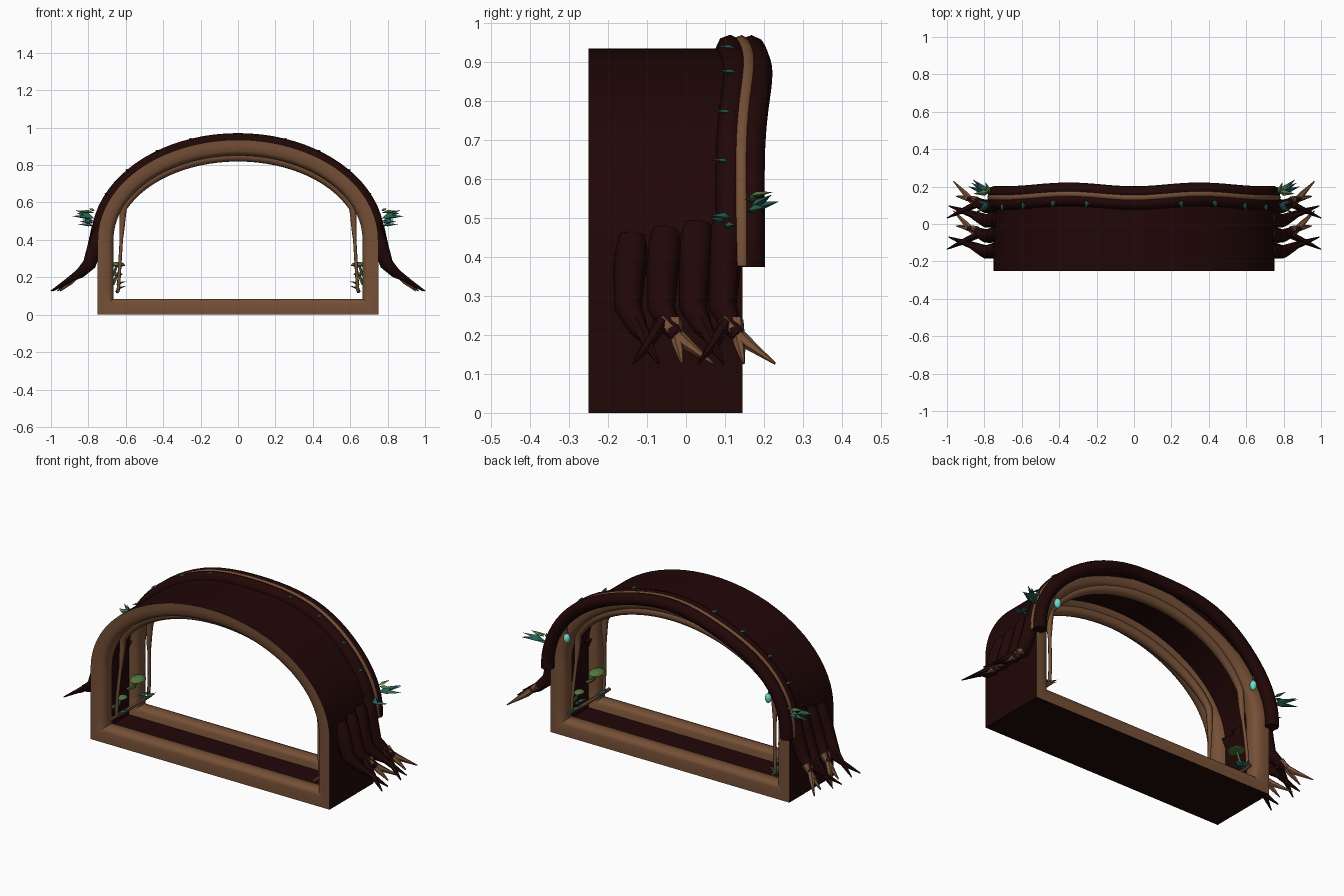
import bpy, bmesh
from math import sin, cos, pi
from mathutils import Vector

if "Cube" in bpy.data.objects:
    bpy.data.objects.remove(bpy.data.objects["Cube"])


def material(name, rgb):
    m = bpy.data.materials.new(name)
    m.use_nodes = True
    m.diffuse_color = (*rgb, 1)
    bsdf = next(n for n in m.node_tree.nodes if n.type == 'BSDF_PRINCIPLED')
    bsdf.inputs["Base Color"].default_value = (*rgb, 1)
    bsdf.inputs["Roughness"].default_value = 0.9
    return m


BARK = material("dark bark", (0.015, 0.002, 0.002))
WOOD = material("tan wood", (0.18, 0.08, 0.038))
TEAL = material("teal leaf", (0.02, 0.12, 0.092))
MOSS = material("moss green", (0.085, 0.18, 0.05))
GLOW = material("glowing cyan", (0.15, 0.72, 0.6))

WIDTH, SPRING, RISE = 0.75, 0.4, 0.535


def add_mesh(name, bm, mats, smooth=True):
    bmesh.ops.recalc_face_normals(bm, faces=bm.faces)
    me = bpy.data.meshes.new(name)
    bm.to_mesh(me)
    bm.free()
    for m in mats:
        me.materials.append(m)
    ob = bpy.data.objects.new(name, me)
    bpy.context.collection.objects.link(ob)
    if smooth:
        bpy.ops.object.select_all(action='DESELECT')
        ob.select_set(True)
        bpy.context.view_layer.objects.active = ob
        bpy.ops.object.shade_smooth_by_angle(angle=0.8)
    return ob


def arch(d, bottom, n=40):
    """Arch outline (x, z), inset by d, with legs reaching down to bottom."""
    pts = [(WIDTH - d, bottom + (SPRING - bottom) * i / 4) for i in range(4)]
    pts += [((WIDTH - d) * cos(pi * i / n), SPRING + (RISE - d) * sin(pi * i / n))
            for i in range(n + 1)]
    return pts + [(-x, z) for x, z in reversed(pts[:4])]


def tube(name, paths, mat, sides=8):
    """Round tapered limbs; each path is a list of (point, radius)."""
    bm = bmesh.new()
    for path in paths:
        pts = [Vector(p) for p, r in path]
        rings, ref = [], None
        for i, (p, r) in enumerate(path):
            t = (pts[min(i + 1, len(pts) - 1)] - pts[max(i - 1, 0)]).normalized()
            if ref is None:
                ref = t.orthogonal()
            ref = (ref - t * ref.dot(t)).normalized()
            side = t.cross(ref)
            rings.append([bm.verts.new(pts[i] + r * (ref * cos(2 * pi * k / sides)
                          + side * sin(2 * pi * k / sides))) for k in range(sides)])
        for a, b in zip(rings, rings[1:]):
            for k in range(sides):
                j = (k + 1) % sides
                bm.faces.new((a[k], a[j], b[j], b[k]))
        bm.faces.new(rings[0])
        bm.faces.new(rings[-1])
    return add_mesh(name, bm, [mat])


# Tunnel frame: a dark shell with rolled tan rims at both openings
rim = [(0, 0), (0.03, 0), (0.06, 0.003), (0.077, 0.015), (0.084, 0.04),
       (0.083, 0.075), (0.068, 0.095), (0.038, 0.105)]
profile = [(d, -0.25 + y) for d, y in rim] + [(d, 0.145 - y) for d, y in reversed(rim)]
bm = bmesh.new()
loops = [[bm.verts.new((x, y, z)) for x, z in arch(d, d)] for d, y in profile]
for i, a in enumerate(loops):
    b = loops[(i + 1) % len(loops)]
    for k in range(len(a)):
        j = (k + 1) % len(a)
        f = bm.faces.new((a[k], a[j], b[j], b[k]))
        f.material_index = 0 if i in (len(rim) - 1, len(loops) - 1) else 1
add_mesh("tunnel_frame", bm, [BARK, WOOD])


# Wavy twin branch over the back edge, with a tan strand between
def wave(x):
    return -0.01 * cos(2 * pi * x / 0.7)


def branch(y, d, r, bottom):
    return [((x, y + wave(x), z), r) for x, z in arch(d, bottom)]


tube("back_branch", [branch(0.122, 0, 0.036, 0.376), branch(0.177, 0, 0.035, 0.375)], BARK)
tube("back_branch_strand", [branch(0.152, -0.014, 0.021, 0.377)], WOOD)

# Vines hugging the inside of both rims, with thin legs leaning off the wall
vines = []
for y, phase in ((0.1, 0), (-0.165, 3)):
    path = []
    for x, z in arch(0.088, 0.13):
        lean = max(0, 0.57 - z) / 0.44
        if lean:
            x = (0.614 + 0.026 * lean) * (1 if x > 0 else -1)
        r = 0.009 + 0.019 * max(0, (z - 0.4) / 0.45) ** 0.7
        path.append(((x, y + 0.012 * sin(z * 9 + phase), z), r))
    vines.append(path)
tube("inner_vines", vines, WOOD)

# Clawed roots on both flanks, alternating crossed dark and forked tan tips
roots, dark_tips, tan_tips = [], [], []
for s in (1, -1):
    for i, y in enumerate((-0.145, -0.06, 0.022, 0.098)):
        top = 0.44 + 0.015 * i
        tan = i % 2
        roots.append([((s * 0.725, y + 0.008, top + 0.005), 0.041),
                      ((s * 0.74, y + 0.005, top - 0.02), 0.043),
                      ((s * 0.765, y, 0.36), 0.041),
                      ((s * 0.795, y - 0.004, 0.27), 0.036),
                      ((s * 0.845, y + 0.02, 0.22), 0.026),
                      ((s * 0.885, y + 0.04, 0.195), 0.016)])
        # each prong: start offset, tip offset, tip reach
        prongs = (((0.0, 0.13, 0.965), (0.03, 0.05, 0.95)) if tan
                  else ((0.02, 0.075, 0.99), (0.085, 0.01, 1.0)))
        for dy0, dy1, x in prongs:
            tip = [((s * 0.84, y + dy0, 0.235), 0.02),
                   ((s * (0.84 + x) / 2, y + (dy0 + dy1) / 2, 0.175), 0.015),
                   ((s * x, y + dy1, 0.127), 0.003)]
            (tan_tips if tan else dark_tips).append(tip)
tube("flank_roots", roots, BARK)
tube("dark_root_tips", dark_tips, BARK, 6)
tube("tan_root_tips", tan_tips, WOOD, 6)

# Low sticks along the floor edges
tube("floor_sticks", [[((s * 0.64, -0.23, 0.13), 0.009), ((s * 0.645, -0.03, 0.125), 0.011),
                       ((s * 0.64, 0.138, 0.13), 0.008)] for s in (1, -1)], WOOD, 6)


# Pointed leaves with a raised midrib
def leaves(name, specs, mat, half_width):
    bm = bmesh.new()
    for base, direction, size in specs:
        base, d = Vector(base), Vector(direction).normalized()
        side = d.cross(Vector((0, 0, 1))).normalized()
        up = side.cross(d)
        mid = base + d * size * 0.35
        b, t = bm.verts.new(base), bm.verts.new(base + d * size)
        l, r = (bm.verts.new(mid + side * size * k) for k in (half_width, -half_width))
        m, n = (bm.verts.new(mid + up * size * k) for k in (0.14, -0.06))
        for tri in ((b, l, m), (l, t, m), (t, r, m), (r, b, m),
                    (l, b, n), (t, l, n), (r, t, n), (b, r, n)):
            bm.faces.new(tri)
    add_mesh(name, bm, [mat], False)


small, large, moss, floor = [], [], [], []
for s in (1, -1):
    for x in (0.23, 0.41, 0.57, 0.68):
        z = SPRING + (RISE + 0.015) * (1 - (x / WIDTH) ** 2) ** 0.5
        small.append(((s * (x + 0.015), 0.125 + wave(x), z + 0.012), (s * 0.3, -0.9, 0.1), 0.055))
    for y, z, dy in ((0.1, 0.49, -0.5), (0.1, 0.475, 0.3), (0.12, 0.5, -0.9)):
        large.append(((s * 0.77, y, z), (s, dy, 0.1), 0.09))
    for dy, dz in ((0.85, 0.3), (0.35, 0.1), (0.6, 0.45)):
        large.append(((s * 0.77, 0.16, 0.515), (s, dy, dz), 0.125))
    moss += [((s * 0.77, 0.17, 0.545), (s, -0.1, 0.1), 0.09),
             ((s * 0.77, 0.16, 0.555), (s * 0.3, 0.8, 0.15), 0.07)]
    for y, z in ((0.1, 0.135), (0.05, 0.16), (-0.14, 0.135)):
        for dy in (-1, 0.2, 1):
            floor.append(((s * 0.65, y, z), (-s * 0.7, dy, 0.25), 0.06))
leaves("branch_leaves", small, TEAL, 0.22)
leaves("floor_leaves", floor, TEAL, 0.22)
leaves("side_leaf_clusters", large, TEAL, 0.13)
leaves("moss_leaves", moss, MOSS, 0.18)


# Rounded blobs for mushroom caps and hanging buds
def blob(name, centre, scale, mat, flat_below=False):
    bm = bmesh.new()
    bmesh.ops.create_uvsphere(bm, u_segments=12, v_segments=8, radius=1)
    for v in bm.verts:
        if flat_below and v.co.z < 0:
            v.co.z *= 0.2
        v.co = Vector(centre) + Vector(a * b for a, b in zip(v.co, scale))
    add_mesh(name, bm, [mat])


# The large and small mushrooms swap places between the two walls
for s, tag, big_y, small_y in ((1, "left", -0.12, 0.04), (-1, "right", 0.02, -0.12)):
    for y, z, r in ((big_y, 0.262, 0.052), (small_y, 0.213, 0.034)):
        blob(f"{tag}_mushroom_cap", (s * 0.643, y, z), (r * 0.75, r, r * 0.4), MOSS, True)
        tube(f"{tag}_mushroom_stem", [[((s * 0.705, y, z - 0.07), 0.01),
                                       ((s * 0.665, y, z - 0.045), 0.009),
                                       ((s * 0.648, y, z), 0.007)]], MOSS, 6)
    blob(f"{tag}_glowing_bud", (s * 0.632, 0.165, 0.57), (0.018, 0.018, 0.027), GLOW)
    tube(f"{tag}_bud_stalk", [[((s * 0.65, 0.15, 0.65), 0.006),
                               ((s * 0.632, 0.165, 0.59), 0.006)]], WOOD, 6)
